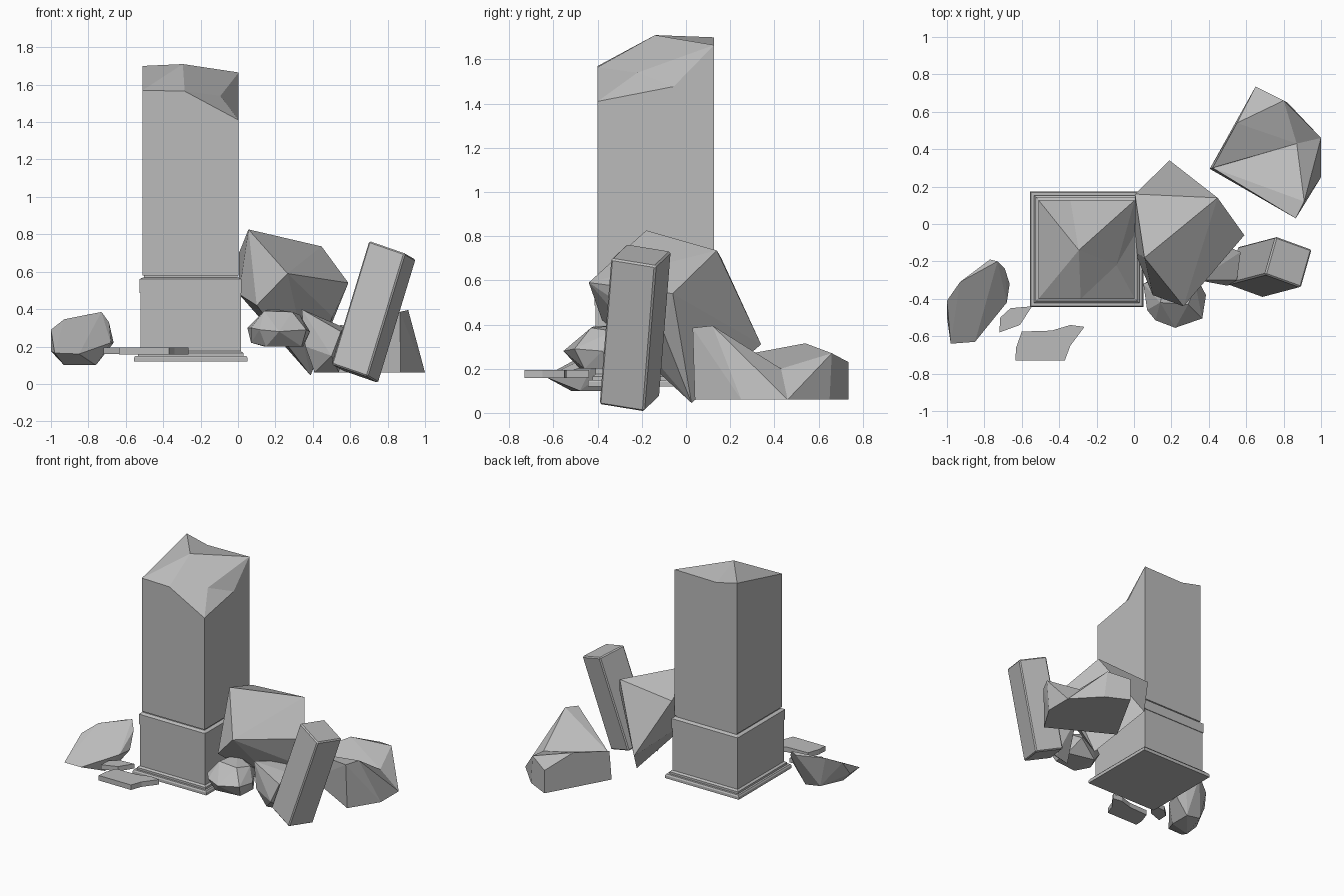
import bpy
import bmesh
import math
from mathutils import Vector

default_cube = bpy.data.objects.get("Cube")
if default_cube:
    bpy.data.objects.remove(default_cube, do_unlink=True)

# One plain stone colour
stone = bpy.data.materials.new("grey_stone")
stone.use_nodes = True
stone.diffuse_color = (.5, .5, .5, 1)
stone.node_tree.nodes["Principled BSDF"].inputs["Base Color"].default_value = stone.diffuse_color


def finish(name, bm):
    """Turn a bmesh into a flat shaded stone object."""
    bmesh.ops.recalc_face_normals(bm, faces=bm.faces)
    mesh = bpy.data.meshes.new(name)
    bm.to_mesh(mesh)
    bm.free()
    mesh.materials.append(stone)
    obj = bpy.data.objects.new(name, mesh)
    bpy.context.scene.collection.objects.link(obj)
    return obj


def rock(name, corners):
    """Faceted stone wrapped tightly around its corner points."""
    bm = bmesh.new()
    verts = [bm.verts.new(corner) for corner in corners]
    result = bmesh.ops.convex_hull(bm, input=verts)
    spare = set(result["geom_interior"]) | set(result["geom_unused"])
    bmesh.ops.delete(bm, geom=[g for g in spare if isinstance(g, bmesh.types.BMVert)], context="VERTS")
    bmesh.ops.dissolve_limit(bm, angle_limit=math.radians(3), verts=bm.verts, edges=bm.edges)
    return finish(name, bm)


def slab(name, outline, bottom, top):
    """Flat chip: an outline extruded upward."""
    bm = bmesh.new()
    face = bm.faces.new([bm.verts.new((x, y, bottom)) for x, y in outline])
    extruded = bmesh.ops.extrude_face_region(bm, geom=[face])
    for vert in extruded["geom"]:
        if isinstance(vert, bmesh.types.BMVert):
            vert.co.z = top
    return finish(name, bm)


def pedestal(name, profile, centre):
    """Square moulding: (half width, height) rings joined into one skin."""
    bm = bmesh.new()
    previous = None
    for half, z in profile:
        ring = []
        for sx, sy in ((-1, -1), (1, -1), (1, 1), (-1, 1)):
            ring.append(bm.verts.new((centre.x + sx * half, centre.y + sy * (half + .006), z)))
        if previous is None:
            bm.faces.new(ring)
        else:
            for i in range(len(ring)):
                bm.faces.new((previous[i - 1], previous[i], ring[i], ring[i - 1]))
        previous = ring
    bm.faces.new(previous)
    return finish(name, bm)


def broken_shaft(name, left, right, front, back, bottom):
    """Square shaft whose top has snapped off in slanted facets."""
    bm = bmesh.new()
    make = bm.verts.new
    front_left = make((left, front, 1.57))
    front_mid = make((-.285, front, 1.565))
    front_right = make((right, front, 1.41))
    right_mid = make((right, -.056, 1.477))
    back_right = make((right, back, 1.665))
    back_mid = make((-.34, back, 1.66))
    back_left = make((left, back, 1.7))
    peak = make((-.295, -.14, 1.71))
    hollow = make((-.094, -.22, 1.54))
    # Base corners, going round from front left
    base_fl, base_fr, base_br, base_bl = [
        make((x, y, bottom))
        for x, y in ((left, front), (right, front), (right, back), (left, back))]
    for face in (
            (base_fl, base_fr, front_right, front_mid, front_left),
            (base_fr, base_br, back_right, right_mid, front_right),
            (base_br, base_bl, back_left, back_mid, back_right),
            (base_bl, base_fl, front_left, back_left),
            (base_bl, base_br, base_fr, base_fl),
            (peak, front_left, front_mid),
            (peak, front_mid, hollow),
            (hollow, front_mid, front_right),
            (hollow, front_right, right_mid),
            (hollow, right_mid, back_right),
            (peak, hollow, back_right),
            (peak, back_right, back_mid),
            (peak, back_mid, back_left),
            (peak, back_left, front_left)):
        bm.faces.new(face)
    return finish(name, bm)


# Standing broken pillar on its moulded pedestal
pedestal("pillar_pedestal", (
    (.303, .12), (.303, .14), (.297, .15), (.282, .15), (.282, .165), (.268, .175),
    (.268, .485), (.273, .485), (.273, .56), (.265, .565), (.25, .57), (.25, .59)),
    Vector((-.253, -.135, 0)))
broken_shaft("pillar_shaft", left=-.51, right=.004, front=-.4, back=.127, bottom=.58)

# Fallen square block, leaning to one side
corner = Vector((.692, -.393, .038))
side, depth, length = Vector((.058, .203, -.033)), Vector((-.193, .07, .067)), Vector((.201, .053, .66))
block = rock("leaning_block", [
    corner + side * i + depth * j + length * k
    for i in range(2) for j in range(2) for k in range(2)])
bevel = block.modifiers.new("worn_edges", "BEVEL")
bevel.width = .008
bevel.segments = 1

# Large boulder resting against the pillar
rock("large_boulder", (
    (.056, -.18, .826), (.447, .14, .735), (.59, -.06, .54), (.19, .34, .31),
    (.265, -.44, .59), (.388, .025, .045), (.005, .16, .7), (.005, -.15, .48),
    (.1, -.38, .42), (.505, -.1, .36)))

# Small rounded boulder in front of the large one
rock("small_boulder", (
    (.05, -.32, .3), (.07, -.46, .3), (.115, -.515, .29), (.22, -.555, .28),
    (.365, -.505, .29), (.385, -.38, .28), (.3, -.22, .3),
    (.07, -.4, .22), (.15, -.48, .2), (.34, -.46, .2), (.35, -.32, .2), (.14, -.27, .2),
    (.14, -.42, .39), (.29, -.43, .385), (.33, -.33, .37), (.18, -.27, .4)))

# Wedge tucked between the boulder and the block
rock("wedge_stone", (
    (.34, -.3, .4), (.36, -.3, .2), (.55, -.3, .28), (.57, -.15, .3),
    (.41, -.25, .06), (.54, -.22, .06), (.45, -.1, .35), (.5, -.33, .15)))

# Split rock at the back: a tall half and a low half meeting in a notch
notch = [(.74, .42, .2), (.87, .43, .2), (.405, .295, .06), (1, .46, .06)]
rock("split_rock_tall_half", notch + [
    (.865, .03, .385), (.91, .12, .395), (.87, .04, .06), (1, .25, .06), (.42, .3, .25)])
rock("split_rock_low_half", notch + [
    (.42, .3, .27), (.55, .54, .315), (.65, .735, .23), (.65, .735, .06),
    (.8, .66, .27), (.82, .65, .06)])

# Boulder on the far side
rock("side_boulder", (
    (-.73, -.2, .385), (-.77, -.19, .37), (-.93, -.31, .345), (-1, -.41, .29),
    (-.98, -.64, .165), (-.85, -.63, .16), (-.68, -.42, .22), (-.665, -.32, .22),
    (-.69, -.24, .33), (-1, -.5, .175), (-.93, -.52, .1), (-.76, -.48, .1),
    (-.76, -.32, .1), (-.88, -.32, .12)))

# Flat chips on the ground
slab("large_chip", (
    (-.635, -.73), (-.37, -.73), (-.34, -.65), (-.265, -.55), (-.34, -.54),
    (-.44, -.57), (-.6, -.575), (-.63, -.66)), .158, .195)
slab("small_chip", (
    (-.72, -.58), (-.61, -.54), (-.545, -.44), (-.66, -.45), (-.715, -.5)), .16, .195)
